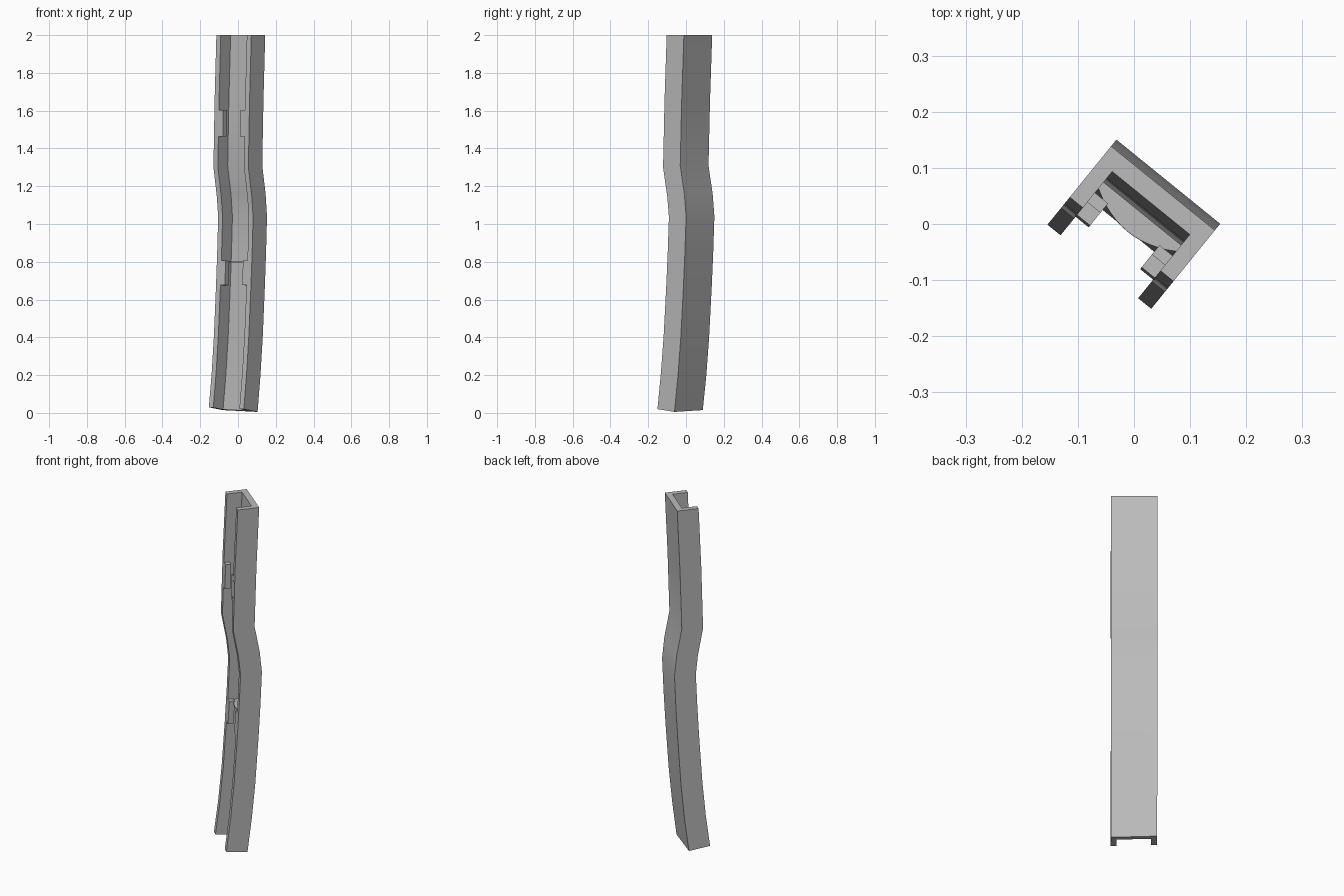
import bpy, bmesh
from mathutils import Vector

cube = bpy.data.objects.get("Cube")
if cube:
    bpy.data.objects.remove(cube)

grey = bpy.data.materials.new("mid_grey")
grey.use_nodes = True
colour = (0.5, 0.5, 0.5, 1)
grey.diffuse_color = colour
grey.node_tree.nodes["Principled BSDF"].inputs["Base Color"].default_value = colour

# Axes of the turned cross-section: across the channel, and out of its back
ACROSS = Vector((0.777, -0.63, 0))
BACK = Vector((0.63, 0.777, 0))
UP = Vector((0, 0, 1))
HALF, DEPTH, WALL = 0.119, 0.117, 0.03

# Height and outward offset of the bent back face
PATH = [(0.01, 0.018), (0.2, 0.042), (0.4, 0.061), (0.67, 0.079), (0.85, 0.089),
        (1.04, 0.097), (1.16, 0.085), (1.31, 0.057), (1.65, 0.067), (2, 0.082)]


def offset(z):
    for (z0, a), (z1, b) in zip(PATH, PATH[1:]):
        if z <= z1:
            return a + (b - a) * (z - z0) / (z1 - z0)
    return PATH[-1][1]


def sweep(name, profile, heights, level=False):
    """Sweep a closed (across, back) profile along the bent path."""
    bm = bmesh.new()
    rings = []
    for z in heights:
        low, high = max(z - 0.06, PATH[0][0]), min(z + 0.06, 2)
        slope = (offset(high) - offset(low)) / (high - low)
        flat = level or z == 2
        normal = BACK if flat else (BACK - UP * slope).normalized()
        side = ACROSS - UP * 0.04 if z == PATH[0][0] else ACROSS
        base = BACK * offset(z) + UP * z
        rings.append([bm.verts.new(base + side * a + normal * b) for a, b in profile])
    for r, s in zip(rings, rings[1:]):
        for i in range(len(r)):
            j = (i + 1) % len(r)
            bm.faces.new((r[i], r[j], s[j], s[i]))
    bm.faces.new(rings[0])
    bm.faces.new(rings[-1])
    bmesh.ops.recalc_face_normals(bm, faces=bm.faces)
    mesh = bpy.data.meshes.new(name)
    bm.to_mesh(mesh)
    bm.free()
    mesh.materials.append(grey)
    obj = bpy.data.objects.new(name, mesh)
    bpy.context.collection.objects.link(obj)
    bpy.ops.object.select_all(action="DESELECT")
    obj.select_set(True)
    bpy.context.view_layer.objects.active = obj
    bpy.ops.object.shade_smooth_by_angle()
    return obj


# Bent channel with a back web and two flanges
inner = HALF - WALL
half_outline = [(HALF, 0), (HALF, -DEPTH), (inner, -DEPTH), (inner, -0.034)]
outline = half_outline + [(-a, b) for a, b in reversed(half_outline)]
sweep("channel", outline, [z for z, _ in PATH])

# Short inward lips on both flange tips
for label, z0, z1 in (("lower", 0.67, 0.8), ("upper", 1.46, 1.6)):
    for side, sign in (("left", 1), ("right", -1)):
        lip = [(sign * a, b) for a, b in (
            (inner + 0.002, -DEPTH), (inner - WALL, -DEPTH),
            (inner - WALL, WALL - DEPTH), (inner + 0.002, WALL - DEPTH))]
        sweep(f"{label}_{side}_lip", lip, [z0, z1])

# Thin cross plate with a bowed front edge
steps = [i / 6 for i in range(-6, 7)]
plate = [(inner * t, -0.104 + 0.027 * t * t) for t in steps]
plate += [(inner, -0.032), (-inner, -0.032)]
sweep("cross_plate", plate, [0.795, 0.802], level=True)
